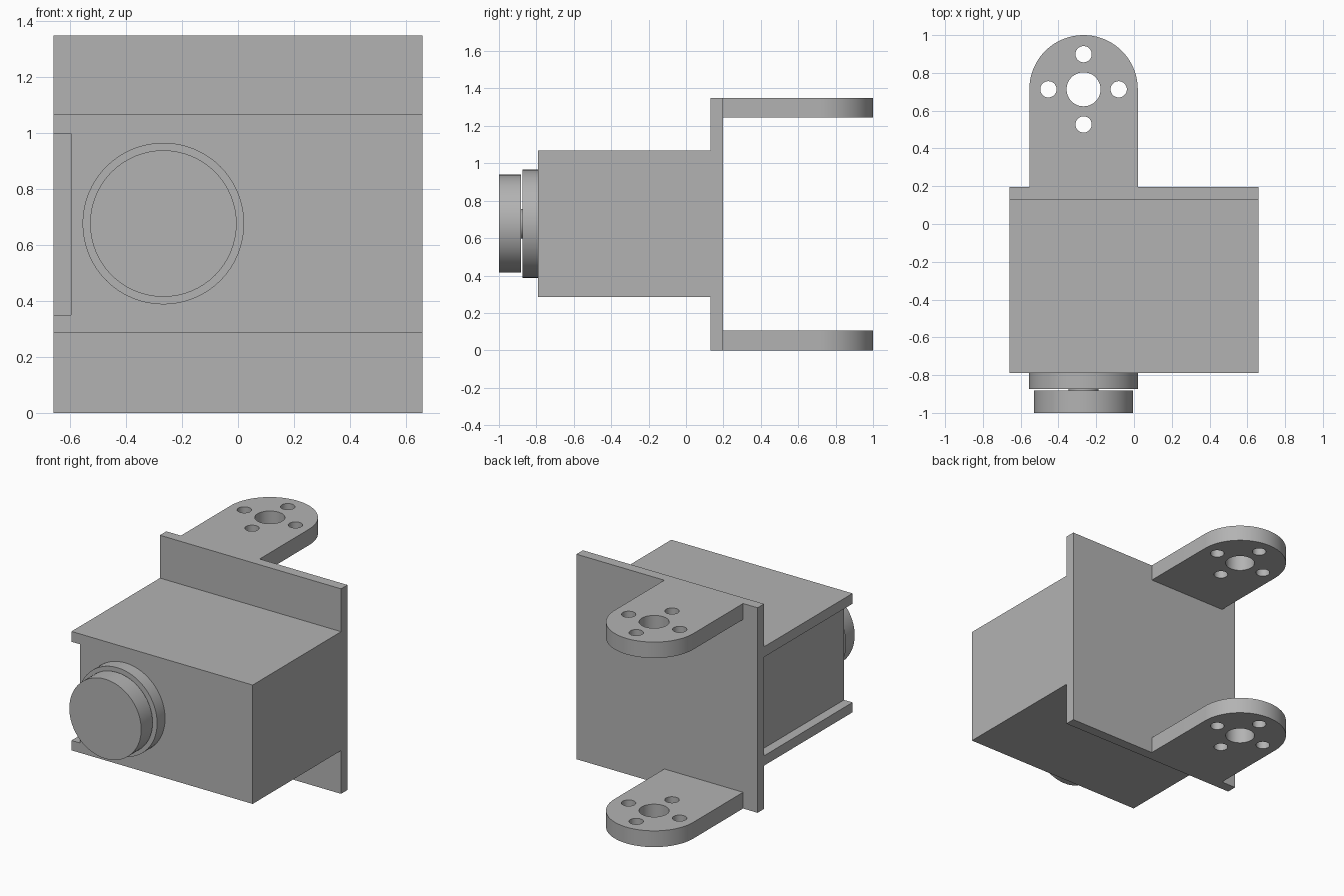
import bpy
import bmesh
from math import cos, sin, pi, radians
from mathutils import Matrix, Vector

cube = bpy.data.objects.get("Cube")
if cube:
    bpy.data.objects.remove(cube, do_unlink=True)

grey = bpy.data.materials.new("plain grey")
grey.use_nodes = True
colour = (0.45, 0.45, 0.45, 1)
grey.diffuse_color = colour
grey.node_tree.nodes["Principled BSDF"].inputs["Base Color"].default_value = colour

AXIS_X = -0.267   # shared by the output shaft and both tabs
SHAFT_Z = 0.677
TAB_Y = 0.713
TAB_R = 0.287


def prism(name, points, direction):
    """Extrude a closed outline of 3D points along a direction."""
    bm = bmesh.new()
    face = bm.faces.new([bm.verts.new(p) for p in points])
    side = bmesh.ops.extrude_face_region(bm, geom=[face])["geom"]
    verts = [v for v in side if isinstance(v, bmesh.types.BMVert)]
    bmesh.ops.translate(bm, verts=verts, vec=Vector(direction))
    bmesh.ops.recalc_face_normals(bm, faces=bm.faces)
    mesh = bpy.data.meshes.new(name)
    bm.to_mesh(mesh)
    bm.free()
    mesh.materials.append(grey)
    obj = bpy.data.objects.new(name, mesh)
    bpy.context.collection.objects.link(obj)
    return obj


def smooth(obj):
    bpy.ops.object.select_all(action="DESELECT")
    obj.select_set(True)
    bpy.context.view_layer.objects.active = obj
    bpy.ops.object.shade_smooth_by_angle(angle=radians(30))


def arc(radius, start=0, sweep=2 * pi, steps=64):
    return [(radius * cos(start + sweep * i / steps),
             radius * sin(start + sweep * i / steps)) for i in range(steps)]


def disc(name, radius, front, back):
    ring = [(AXIS_X + a, front, SHAFT_Z + b) for a, b in arc(radius)]
    smooth(prism(name, ring, (0, back - front, 0)))


# Case with a shallow full-length recess on its right side
w, bottom, top = 0.66, 0.285, 1.068
recess_x, recess_low, recess_high = -0.598, 0.35, 1.0
outline = [(-w, bottom), (w, bottom), (w, top), (-w, top),
           (-w, recess_high), (recess_x, recess_high),
           (recess_x, recess_low), (-w, recess_low)]
prism("motor_case", [(x, -0.79, z) for x, z in outline], (0, 0.92, 0))

# Back plate
plate = [(-w, 0.13, 0), (w, 0.13, 0), (w, 0.13, 1.35), (-w, 0.13, 1.35)]
prism("back_plate", plate, (0, 0.067, 0))

# Output shaft and its two discs
disc("shaft_collar", 0.289, -0.873, -0.79)
disc("shaft", 0.08, -0.885, -0.873)
disc("output_disc", 0.262, -1.0, -0.881)

# Rounded tabs, each with a large hole ringed by four small ones
holes = [(0, 0, 0.09)] + [(x, y, 0.043) for x, y in arc(0.186, steps=4)]
for name, low, high in (("lower_tab", 0, 0.107), ("upper_tab", 1.245, 1.35)):
    edge = arc(TAB_R, 0, pi) + [(-TAB_R, 0), (-TAB_R, 0.197 - TAB_Y), (TAB_R, 0.197 - TAB_Y)]
    tab = prism(name, [(AXIS_X + x, TAB_Y + y, low) for x, y in edge], (0, 0, high - low))
    for hx, hy, radius in holes:
        ring = [(AXIS_X + hx + a, TAB_Y + hy + b, low - 0.1) for a, b in arc(radius, steps=48)]
        cutter = prism("hole_cutter", ring, (0, 0, high - low + 0.2))
        cutter.hide_render = True
        cut = tab.modifiers.new("hole", "BOOLEAN")
        cut.operation = "DIFFERENCE"
        cut.solver = "EXACT"
        cut.object = cutter
        bpy.context.view_layer.objects.active = tab
        bpy.ops.object.modifier_apply(modifier=cut.name)
        bpy.data.objects.remove(cutter, do_unlink=True)
    smooth(tab)
